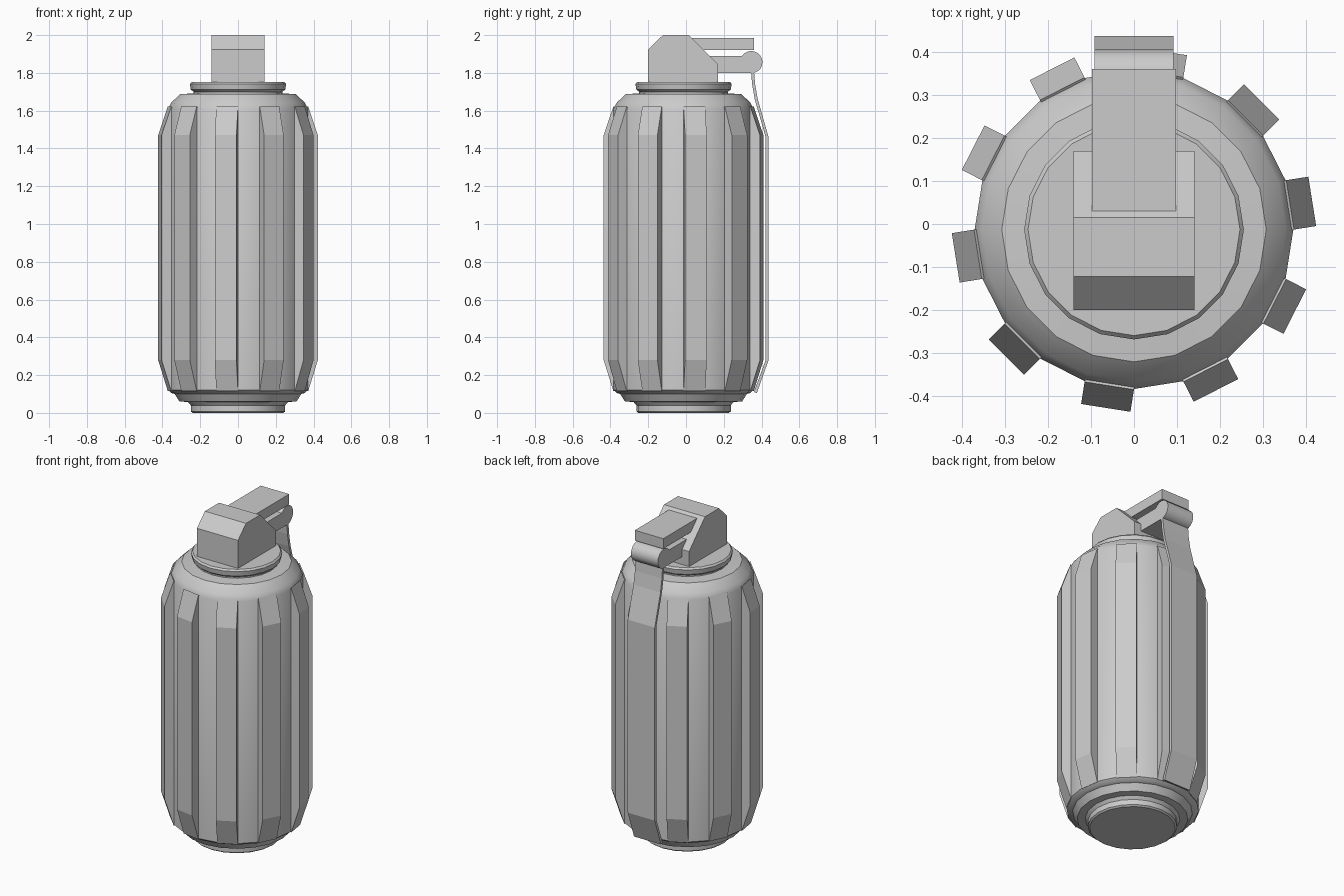
import bpy, bmesh, math
from mathutils import Matrix

if "Cube" in bpy.data.objects:
    bpy.data.objects.remove(bpy.data.objects["Cube"])

CY = -0.013      # body axis sits slightly forward of the lever
SIDES = 20


def finish(name, bm, smooth=False):
    bmesh.ops.recalc_face_normals(bm, faces=bm.faces)
    me = bpy.data.meshes.new(name)
    bm.to_mesh(me)
    bm.free()
    ob = bpy.data.objects.new(name, me)
    bpy.context.collection.objects.link(ob)
    if smooth:
        bpy.ops.object.select_all(action='DESELECT')
        ob.select_set(True)
        bpy.context.view_layer.objects.active = ob
        bpy.ops.object.shade_smooth_by_angle(angle=math.radians(30))
    return ob


def add_prism(bm, profile, half, mat=Matrix()):
    """(y, z) profile extruded along x from -half to half"""
    a = [bm.verts.new(mat @ Matrix.Translation((-half, y, z)).translation) for y, z in profile]
    b = [bm.verts.new(mat @ Matrix.Translation((half, y, z)).translation) for y, z in profile]
    bm.faces.new(a)
    bm.faces.new(b[::-1])
    n = len(profile)
    for i in range(n):
        j = (i + 1) % n
        bm.faces.new((a[i], b[i], b[j], a[j]))


def prism(name, profile, half, smooth=False):
    bm = bmesh.new()
    add_prism(bm, profile, half)
    return finish(name, bm, smooth)


def lathe(name, profile):
    bm = bmesh.new()
    rings = []
    for r, z in profile:
        rings.append([bm.verts.new((r * math.cos(k * math.tau / SIDES),
                                    CY + r * math.sin(k * math.tau / SIDES), z))
                      for k in range(SIDES)])
    for lo, hi in zip(rings, rings[1:]):
        for k in range(SIDES):
            m = (k + 1) % SIDES
            bm.faces.new((lo[k], lo[m], hi[m], hi[k]))
    bm.faces.new(rings[0])
    bm.faces.new(rings[-1])
    return finish(name, bm, True)


# canister body with base rim, shoulders and neck collar
lathe("body", [(0.24, 0), (0.25, 0.008), (0.25, 0.04), (0.265, 0.058), (0.31, 0.06),
               (0.335, 0.10), (0.352, 0.105), (0.37, 0.12), (0.37, 1.61), (0.353, 1.643),
               (0.307, 1.687), (0.235, 1.692), (0.235, 1.70), (0.25, 1.712),
               (0.255, 1.742), (0.246, 1.752)])

# ten ribs tapering into the body at both ends
bm = bmesh.new()
for k in range(10):
    turn = Matrix.Translation((0, CY, 0)) @ Matrix.Rotation(math.radians(9 + 36 * k - 90), 4, 'Z')
    add_prism(bm, [(0.34, 0.13), (0.367, 0.115), (0.419, 0.28), (0.419, 1.47),
                   (0.367, 1.622), (0.34, 1.60)], 0.058, turn)
finish("ribs", bm)

# fuse head block
prism("fuse_head", [(-0.2, 1.745), (-0.2, 1.925), (-0.122, 2.0), (0.015, 2.0),
                    (0.17, 1.845), (0.17, 1.745)], 0.14)

# top arm and lower hinge bar
prism("top_arm", [(0.028, 1.985), (0.36, 1.985), (0.36, 1.922), (0.092, 1.922)], 0.097)
prism("hinge_bar", [(0.12, 1.89), (0.33, 1.89), (0.33, 1.80), (0.12, 1.80)], 0.092)

# rolled hinge barrel
prism("hinge_barrel", [(0.346 + 0.059 * math.cos(i * math.tau / 20),
                        1.857 + 0.059 * math.sin(i * math.tau / 20)) for i in range(20)],
      0.092, True)

# long strap lever hanging behind the body
path = [(0.36, 1.81), (0.366, 1.74), (0.38, 1.66), (0.436, 1.465), (0.436, 0.275), (0.375, 0.105)]
prism("lever_strap", path + [(y - 0.016, z + (0.005 if i == 0 else 0))
                             for i, (y, z) in enumerate(reversed(path))], 0.092)
